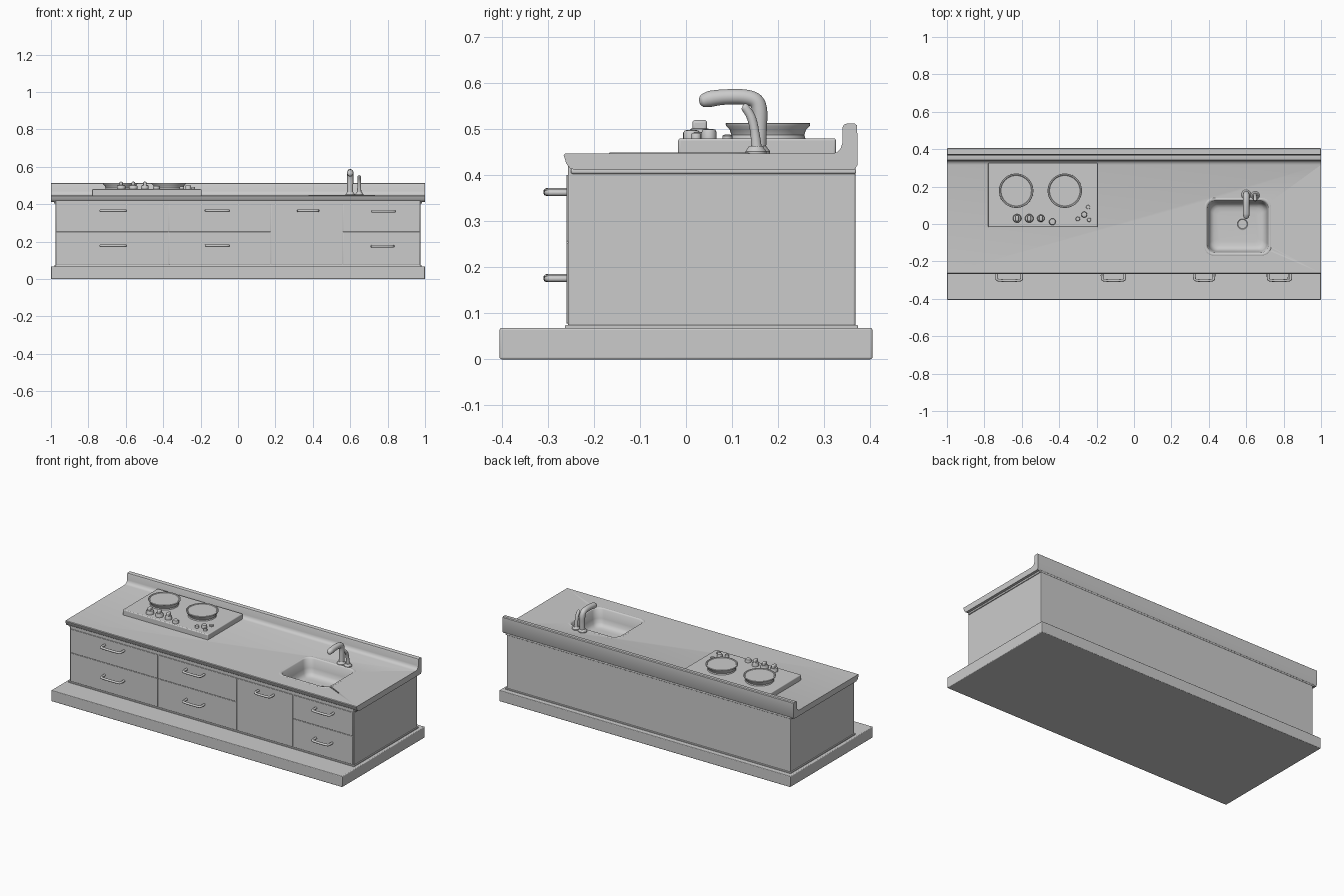
import bpy, bmesh, math
from mathutils import Vector

if "Cube" in bpy.data.objects:
    bpy.data.objects.remove(bpy.data.objects["Cube"])


def finish(name, bm, bevel=0, segs=3, angle=35):
    bmesh.ops.recalc_face_normals(bm, faces=bm.faces[:])
    me = bpy.data.meshes.new(name)
    bm.to_mesh(me)
    bm.free()
    ob = bpy.data.objects.new(name, me)
    bpy.context.collection.objects.link(ob)
    bpy.ops.object.select_all(action='DESELECT')
    ob.select_set(True)
    bpy.context.view_layer.objects.active = ob
    bpy.ops.object.shade_smooth_by_angle(angle=math.radians(angle))
    if bevel:
        m = ob.modifiers.new("bevel", 'BEVEL')
        m.width, m.segments = bevel, segs
    return ob


def box(name, x0, x1, y0, y1, z0, z1, bevel=0.004):
    bm = bmesh.new()
    bmesh.ops.create_cube(bm, size=1)
    for v in bm.verts:
        v.co = ((x0 + x1) / 2 + v.co.x * (x1 - x0),
                (y0 + y1) / 2 + v.co.y * (y1 - y0),
                (z0 + z1) / 2 + v.co.z * (z1 - z0))
    return finish(name, bm, bevel)


def loft(name, loops, angle=35):
    bm = bmesh.new()
    rings = [[bm.verts.new(p) for p in lp] for lp in loops]
    n = len(rings[0])
    for a, b in zip(rings, rings[1:]):
        for i in range(n):
            bm.faces.new((a[i], a[(i + 1) % n], b[(i + 1) % n], b[i]))
    bm.faces.new(rings[0])
    bm.faces.new(rings[-1])
    return finish(name, bm, angle=angle)


def turned(name, x, y, profile, n=32, angle=35):
    circle = [(math.cos(2 * math.pi * i / n), math.sin(2 * math.pi * i / n)) for i in range(n)]
    return loft(name, [[(x + r * c, y + r * s, z) for c, s in circle] for r, z in profile], angle)


def rounded_rect(inset, z, radius):
    # Outline of the sink opening, shrunk by inset
    cx, cy, hx, hy = 0.555, -0.015, 0.175 - inset, 0.15 - inset
    pts = []
    for k, (sx, sy) in enumerate([(1, 1), (-1, 1), (-1, -1), (1, -1)]):
        for i in range(9):
            a = math.pi / 2 * (k + i / 8)
            pts.append((cx + sx * (hx - radius) + radius * math.cos(a),
                        cy + sy * (hy - radius) + radius * math.sin(a), z))
    return pts


def tube(name, pts, radii, n=14, sub=6):
    # Round tube along a smooth path lying in a plane
    P = [Vector(p) for p in pts]
    path, rad = [], []
    for i in range(len(P) - 1):
        a, b, c, d = P[max(i - 1, 0)], P[i], P[i + 1], P[min(i + 2, len(P) - 1)]
        for j in range(sub):
            t = j / sub
            path.append(0.5 * (2 * b + (c - a) * t + (2 * a - 5 * b + 4 * c - d) * t * t
                               + (3 * b - a - 3 * c + d) * t ** 3))
            rad.append(radii[i] * (1 - t) + radii[i + 1] * t)
    path.append(P[-1])
    rad.append(radii[-1])
    normal = (P[1] - P[0]).cross(P[-1] - P[0]).normalized()
    loops = []
    for i, (p, r) in enumerate(zip(path, rad)):
        tan = (path[min(i + 1, len(path) - 1)] - path[max(i - 1, 0)]).normalized()
        side = tan.cross(normal)
        loops.append([p + r * (math.cos(2 * math.pi * k / n) * normal
                               + math.sin(2 * math.pi * k / n) * side) for k in range(n)])
    return loft(name, loops, 60)


# Plinth and cabinet body
box("plinth", -1, 1, -0.405, 0.405, 0, 0.068)
body = box("cabinet_body", -0.975, 0.975, -0.256, 0.368, 0.06, 0.425)
box("body_foot_trim", -0.981, 0.981, -0.263, 0.374, 0.064, 0.075, 0.003)

# Worktop with upstand, one profile swept along x
profile = [(-0.24, 0.411), (-0.252, 0.415), (-0.26, 0.425), (-0.266, 0.444), (-0.263, 0.447),
           (0.316, 0.447), (0.328, 0.45), (0.336, 0.458), (0.34, 0.47), (0.34, 0.504),
           (0.343, 0.51), (0.349, 0.512), (0.367, 0.512), (0.372, 0.508),
           (0.373, 0.423), (0.366, 0.411)]
worktop = loft("worktop", [[(x, y, z) for y, z in profile] for x in (-1, 1)])
box("under_trim", -0.984, 0.984, -0.25, 0.37, 0.403, 0.414, 0.004)

# Sink opening and basin
cutter = loft("sink_cutter", [rounded_rect(0.002, z, 0.045) for z in (0.33, 0.6)])
cutter.hide_render = True
cutter.hide_viewport = True
for ob in (body, worktop, bpy.data.objects["under_trim"]):
    m = ob.modifiers.new("sink_hole", 'BOOLEAN')
    m.operation, m.object, m.solver = 'DIFFERENCE', cutter, 'EXACT'
loft("sink_basin", [rounded_rect(i, z, r) for i, z, r in [
    (0.001, 0.329, 0.045), (0.001, 0.446, 0.045), (-0.003, 0.4475, 0.048), (-0.001, 0.449, 0.047),
    (0.006, 0.449, 0.045), (0.011, 0.443, 0.045), (0.018, 0.39, 0.045), (0.024, 0.365, 0.042),
    (0.034, 0.352, 0.038), (0.048, 0.346, 0.03), (0.07, 0.344, 0.02)]], 50)
turned("sink_drain", 0.58, 0.0, [(0.034, 0.34), (0.034, 0.347), (0.028, 0.348), (0.024, 0.345)])

# Drawer and door fronts: (left, right, bottom, top)
columns = [-0.972, -0.37, 0.175, 0.56, 0.972]
for c in range(4):
    rows = [(0.078, 0.401)] if c == 2 else [(0.078, 0.253), (0.256, 0.401)]
    for r, (z0, z1) in enumerate(rows):
        box(f"front_panel_{c}_{r}", columns[c] + 0.0015, columns[c + 1] - 0.0015,
            -0.26, -0.25, z0, z1, 0.0015)

# Bar handles
for i, (x, z, h) in enumerate([(-0.667, 0.365, 0.066), (-0.11, 0.365, 0.06), (0.375, 0.365, 0.052),
                               (0.778, 0.362, 0.06), (-0.667, 0.178, 0.066), (-0.11, 0.178, 0.06),
                               (0.773, 0.175, 0.056)]):
    tube(f"handle_{i}", [(x - h, -0.255, z), (x - h, -0.285, z), (x - h + 0.012, -0.301, z),
                         (x + h - 0.012, -0.301, z), (x + h, -0.285, z), (x + h, -0.255, z)],
         [0.007] * 6, 12, 4)

# Hob plate, burners and knobs
box("hob_plate", -0.78, -0.195, -0.017, 0.326, 0.44, 0.48, 0.005)
for i, x in enumerate((-0.63, -0.37)):
    turned(f"burner_{i}", x, 0.178, [(0.083, 0.475), (0.079, 0.487), (0.083, 0.499), (0.091, 0.507),
                                     (0.092, 0.512), (0.09, 0.514), (0.084, 0.514), (0.081, 0.511)], 48)
for i, (x, y, r, h) in enumerate([(-0.625, 0.03, 0.023, 0.022), (-0.56, 0.03, 0.023, 0.022),
                                  (-0.498, 0.03, 0.02, 0.022), (-0.436, 0.012, 0.018, 0.018),
                                  (-0.3, 0.027, 0.012, 0.014), (-0.266, 0.05, 0.016, 0.02),
                                  (-0.245, 0.09, 0.011, 0.008), (-0.24, 0.022, 0.011, 0.012)]):
    turned(f"knob_{i}", x, y, [(r, 0.476), (r, 0.48 + h * 0.7), (r * 0.85, 0.48 + h * 0.95),
                               (r * 0.6, 0.48 + h)], 20)
    if i < 3:
        box(f"knob_grip_{i}", x - 0.009, x + 0.009, y - 0.016, y + 0.016, 0.495, 0.52, 0.006)

# Tap: base flanges, swan-neck spout and lever
for name, x, y, r in (("spout_base", 0.6, 0.157, 0.026), ("lever_base", 0.648, 0.152, 0.023)):
    turned(name, x, y, [(r, 0.443), (r, 0.452), (r * 0.8, 0.458), (r * 0.65, 0.464)], 24)
tube("tap_spout", [(0.6, 0.158, 0.447), (0.6, 0.16, 0.5), (0.6, 0.16, 0.54), (0.6, 0.151, 0.562),
                   (0.6, 0.125, 0.57), (0.6, 0.085, 0.57), (0.6, 0.053, 0.566), (0.6, 0.036, 0.561),
                   (0.6, 0.029, 0.559)],
     [0.016, 0.016, 0.017, 0.017, 0.017, 0.017, 0.018, 0.014, 0.005])
tube("tap_lever", [(0.648, 0.154, 0.447), (0.648, 0.15, 0.49), (0.648, 0.142, 0.525),
                   (0.648, 0.128, 0.548), (0.648, 0.124, 0.552)],
     [0.013, 0.01, 0.01, 0.009, 0.003])
